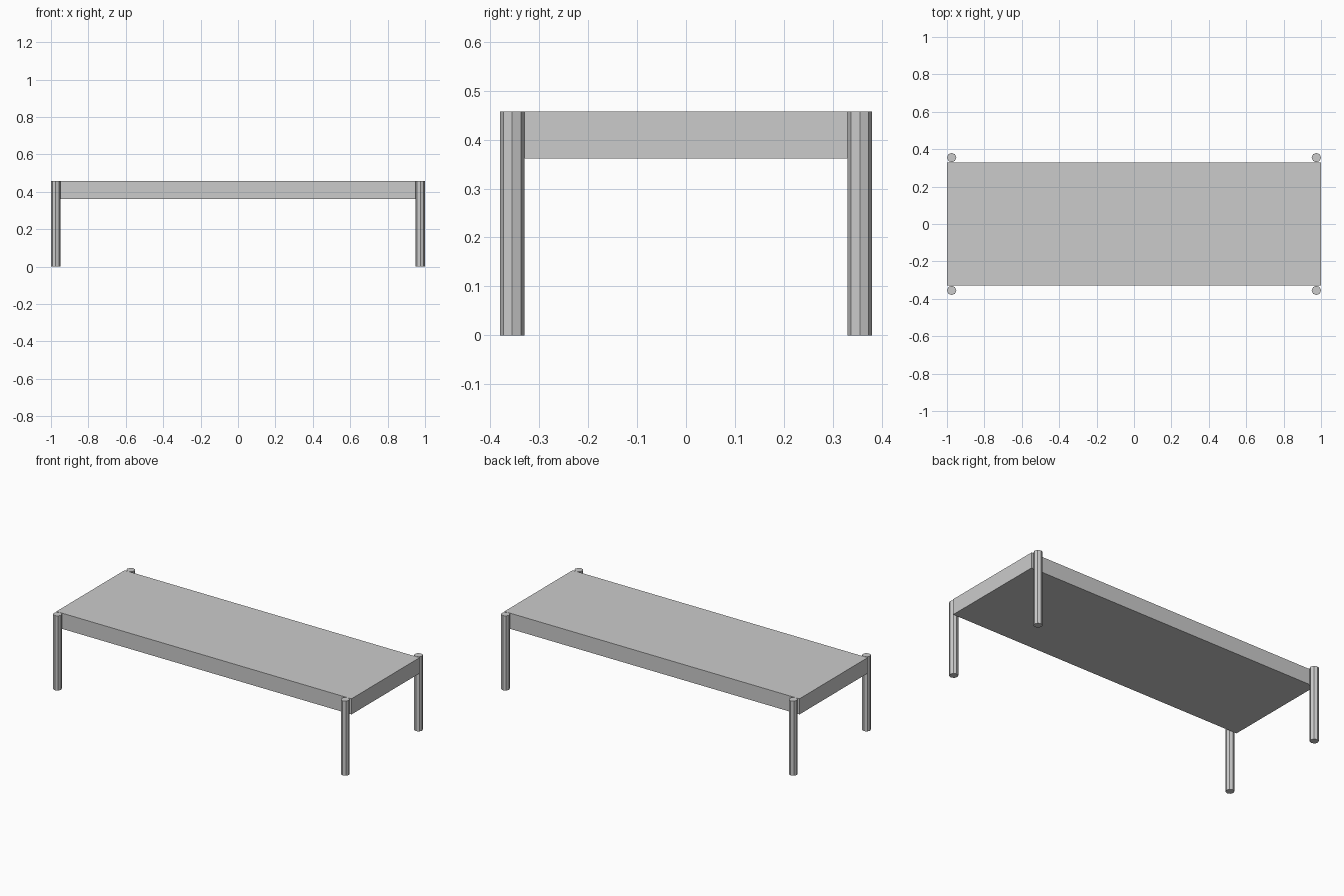
import bpy

if "Cube" in bpy.data.objects:
    bpy.data.objects.remove(bpy.data.objects["Cube"])

# One flat grey for the whole table
grey = bpy.data.materials.new("light grey")
grey.diffuse_color = (0.6, 0.6, 0.6, 1)
grey.use_nodes = True
grey.node_tree.nodes["Principled BSDF"].inputs["Base Color"].default_value = grey.diffuse_color

HEIGHT, UNDERSIDE = 0.457, 0.361
LEG_R = 0.025

# Table top slab
bpy.ops.mesh.primitive_cube_add(size=1, location=(0, 0, (HEIGHT + UNDERSIDE) / 2))
top = bpy.context.object
top.name = "table_top"
top.scale = (2, 0.66, HEIGHT - UNDERSIDE)
bpy.ops.object.transform_apply(location=False, rotation=False, scale=True)
top.data.materials.append(grey)

# Eight-sided legs standing against the long sides
for x, side in ((-1, "left"), (1, "right")):
    for y, end in ((-1, "front"), (1, "back")):
        bpy.ops.mesh.primitive_cylinder_add(
            vertices=8, radius=LEG_R, depth=HEIGHT,
            location=(x * (1 - LEG_R), y * (0.33 + LEG_R), HEIGHT / 2))
        leg = bpy.context.object
        leg.name = f"{end}_{side}_leg"
        leg.data.materials.append(grey)
